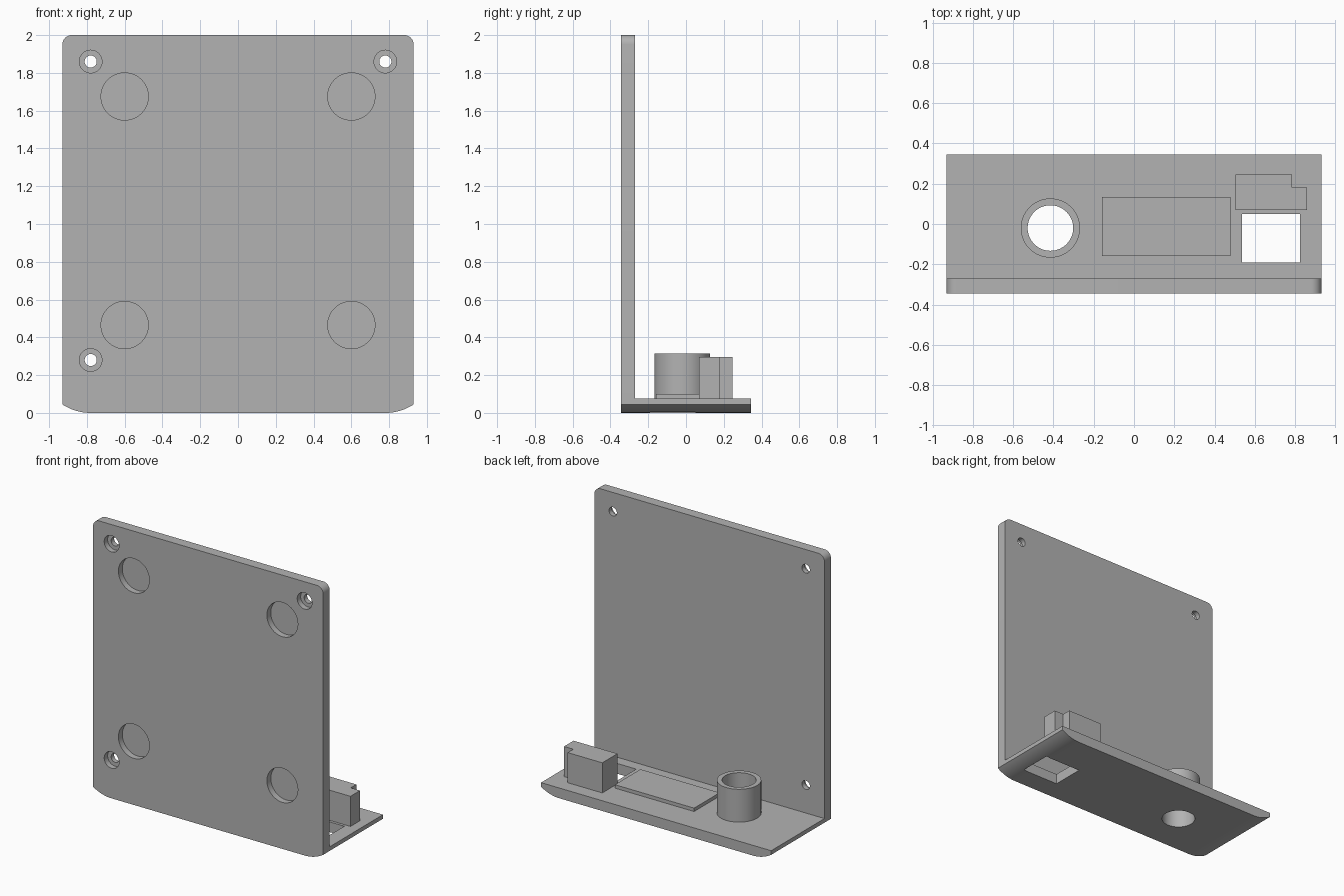
import bpy
import bmesh
from math import cos, sin, pi, radians, asin

cube = bpy.data.objects.get("Cube")
if cube:
    bpy.data.objects.remove(cube, do_unlink=True)

grey = bpy.data.materials.new("neutral_grey")
grey.use_nodes = True
grey.diffuse_color = (0.45, 0.45, 0.45, 1)
grey.node_tree.nodes["Principled BSDF"].inputs["Base Color"].default_value = grey.diffuse_color


def arc(cx, cy, r, start, end, steps):
    """Points along an arc, angles in radians."""
    angles = [start + (end - start) * i / steps for i in range(steps + 1)]
    return [(cx + r * cos(a), cy + r * sin(a)) for a in angles]


def circle(cx, cy, r, steps=64):
    return arc(cx, cy, r, 0, 2 * pi, steps)[:-1]


def rect(x0, x1, y0, y1):
    return [(x0, y0), (x1, y0), (x1, y1), (x0, y1)]


def prism(name, outline, axis, low, high):
    """Extrude a 2D outline along y (outline is x, z) or z (outline is x, y)."""
    bm = bmesh.new()
    place = (lambda a, b: (a, low, b)) if axis == "y" else (lambda a, b: (a, b, low))
    face = bm.faces.new([bm.verts.new(place(a, b)) for a, b in outline])
    extruded = bmesh.ops.extrude_face_region(bm, geom=[face])["geom"]
    shift = (0, high - low, 0) if axis == "y" else (0, 0, high - low)
    bmesh.ops.translate(bm, vec=shift,
                        verts=[v for v in extruded if isinstance(v, bmesh.types.BMVert)])
    bmesh.ops.recalc_face_normals(bm, faces=bm.faces)
    mesh = bpy.data.meshes.new(name)
    bm.to_mesh(mesh)
    bm.free()
    mesh.materials.append(grey)
    obj = bpy.data.objects.new(name, mesh)
    bpy.context.collection.objects.link(obj)
    return obj


def activate(obj):
    bpy.ops.object.select_all(action="DESELECT")
    obj.select_set(True)
    bpy.context.view_layer.objects.active = obj


def cut(target, outline, axis, low, high):
    """Remove a prism-shaped volume from the target."""
    cutter = prism("cutter", outline, axis, low, high)
    cutter.hide_render = True
    activate(target)
    mod = target.modifiers.new("cut", "BOOLEAN")
    mod.operation = "DIFFERENCE"
    mod.solver = "EXACT"
    mod.object = cutter
    bpy.ops.object.modifier_apply(modifier=mod.name)
    bpy.data.objects.remove(cutter, do_unlink=True)


HALF_W, FRONT, INNER, BACK = 0.93, -0.345, -0.27, 0.345
FLOOR = 0.075

# Shared underside curve: flat middle with shallow rounded ends
R = 0.2725
sweep = asin(0.15 / R)
right_end = arc(0.78, R, R, -pi / 2, -pi / 2 + sweep, 12)
underside = [(-x, z) for x, z in reversed(right_end)] + right_end

# Upright plate with rounded top corners
top_corner = arc(HALF_W - 0.05, 1.95, 0.05, 0, pi / 2, 10)
top = top_corner + [(-x, z) for x, z in reversed(top_corner)]
plate = prism("upright_plate", underside + top, "y", FRONT, INNER)

# Counterbored screw holes
for x, z in ((-0.78, 1.86), (0.78, 1.86), (-0.78, 0.28)):
    cut(plate, circle(x, z, 0.06, 48), "y", FRONT - 0.1, FRONT + 0.04)
    cut(plate, circle(x, z, 0.032, 32), "y", FRONT - 0.1, INNER + 0.1)

# Round blind recesses on the front
for x in (-0.6, 0.6):
    for z in (0.465, 1.675):
        cut(plate, circle(x, z, 0.125), "y", FRONT - 0.1, FRONT + 0.045)

# Base shelf with a round and a rectangular opening
base = prism("base_shelf", underside + [(HALF_W, FLOOR), (-HALF_W, FLOOR)], "y", INNER, BACK)
bore = circle(-0.415, -0.02, 0.113)
cut(base, bore, "z", -0.1, 0.5)
cut(base, rect(0.535, 0.825, -0.19, 0.05), "z", -0.1, 0.5)

# Open tube over the round opening
tube = prism("round_tube", circle(-0.415, -0.02, 0.147), "z", FLOOR, 0.315)
cut(tube, bore, "z", -0.1, 0.5)

# Low raised pad
prism("raised_pad", rect(-0.16, 0.48, -0.16, 0.135), "z", FLOOR, 0.1)

# Notched block behind the rectangular opening
prism("notched_block", [(0.505, 0.07), (0.86, 0.07), (0.86, 0.18),
                        (0.785, 0.18), (0.785, 0.245), (0.505, 0.245)], "z", FLOOR, 0.295)

# Smooth the curved walls, keep edges sharp
for part in (plate, base, tube):
    activate(part)
    bpy.ops.object.shade_smooth_by_angle(angle=radians(25))
